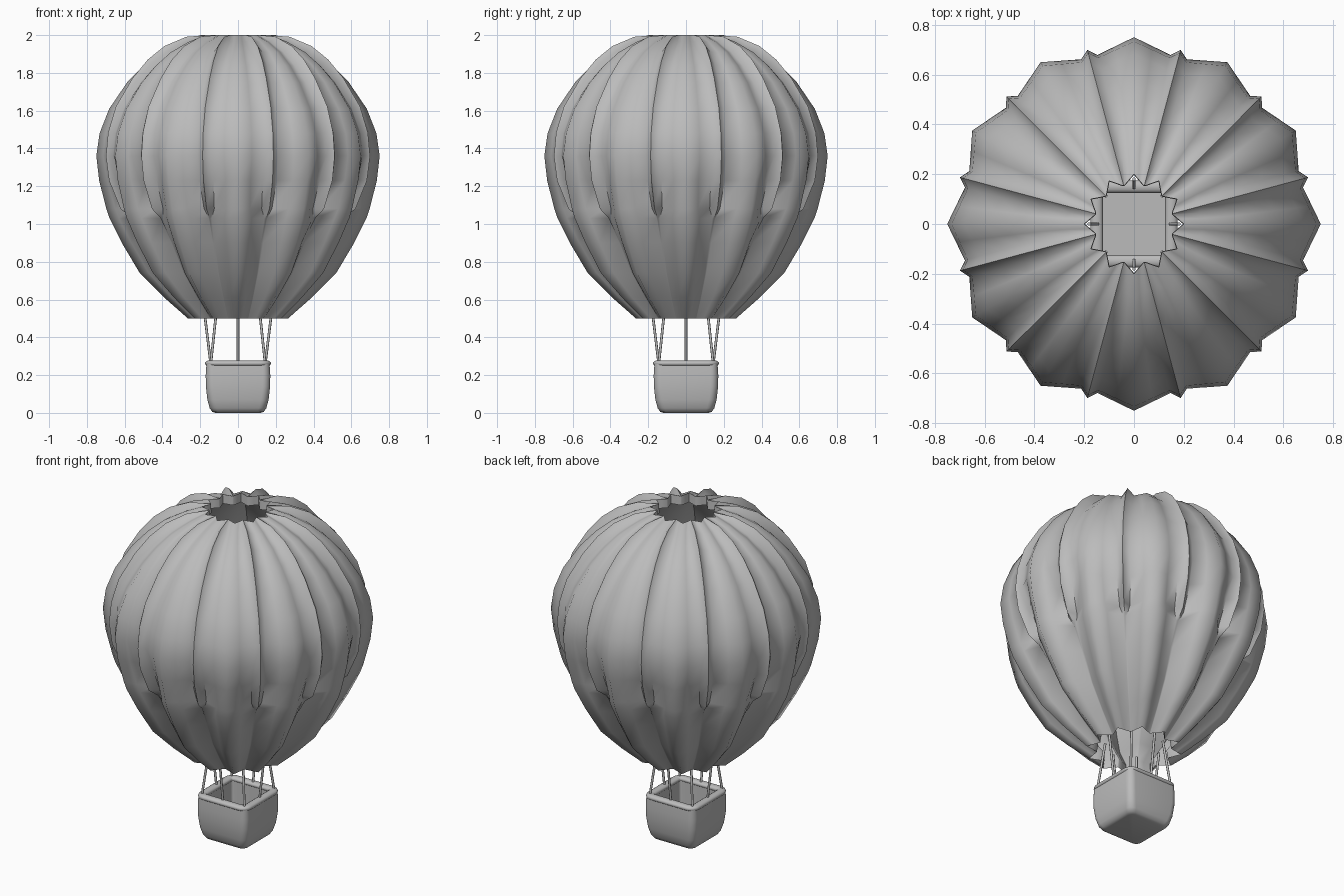
import bpy, bmesh
from math import cos, sin, pi, radians
from mathutils import Vector

old = bpy.data.objects.get("Cube")
if old:
    bpy.data.objects.remove(old, do_unlink=True)

grey = bpy.data.materials.new("plain_grey")
grey.use_nodes = True
grey.diffuse_color = (0.5, 0.5, 0.5, 1)
grey.node_tree.nodes["Principled BSDF"].inputs["Base Color"].default_value = (0.5, 0.5, 0.5, 1)


def finish(name, bm, angle):
    mesh = bpy.data.meshes.new(name)
    bm.to_mesh(mesh)
    bm.free()
    obj = bpy.data.objects.new(name, mesh)
    bpy.context.collection.objects.link(obj)
    mesh.materials.append(grey)
    bpy.ops.object.select_all(action='DESELECT')
    obj.select_set(True)
    bpy.context.view_layer.objects.active = obj
    bpy.ops.object.shade_smooth_by_angle(angle=radians(angle))


def loft(rings, caps=False, closed=False):
    """Skin a stack of rings that all have the same point count."""
    bm = bmesh.new()
    loops = [[bm.verts.new(p) for p in ring] for ring in rings]
    n = len(loops[0])
    pairs = list(zip(loops, loops[1:]))
    if closed:
        pairs.append((loops[-1], loops[0]))
    for a, b in pairs:
        for j in range(n):
            k = (j + 1) % n
            bm.faces.new((a[j], a[k], b[k], b[j]))
    if caps:
        bm.faces.new(loops[0][::-1])
        bm.faces.new(loops[-1])
    return bm


# Envelope: twelve gores, with a raised rib in each valley of the upper half
GORES = 12
# height, ridge radius, valley ratio, rib lift out, rib lift up, rib half width, gore bulge
PROFILE = [
    (0.50, 0.265, 0.78, 0, 0, 0.002, 0), (0.61, 0.39, 0.775, 0, 0, 0.003, 0.03),
    (0.74, 0.52, 0.775, 0, 0, 0.004, 0.04), (0.90, 0.615, 0.80, 0, 0, 0.006, 0.035),
    (1.03, 0.68, 0.835, 0.01, 0, 0.008, 0.025), (1.08, 0.697, 0.845, 0.055, 0, 0.028, 0.02),
    (1.23, 0.735, 0.88, 0.06, 0, 0.038, 0.01), (1.36, 0.75, 0.925, 0.03, 0, 0.034, 0),
    (1.48, 0.733, 0.93, 0.03, 0.005, 0.035, 0), (1.61, 0.682, 0.93, 0.035, 0.012, 0.036, 0),
    (1.75, 0.587, 0.925, 0.035, 0.022, 0.036, 0), (1.84, 0.50, 0.92, 0.035, 0.03, 0.036, 0),
    (1.91, 0.41, 0.91, 0.03, 0.032, 0.034, 0), (1.965, 0.30, 0.88, 0.02, 0.026, 0.024, 0),
    (2.0, 0.20, 0.80, 0, 0, 0.003, 0),
]


def gore_ring(z, r, ratio, out_lift, up_lift, width, bulge):
    ring = []
    up = Vector((0, 0, 1))

    def heading(angle):
        return Vector((cos(angle), sin(angle), 0))

    for g in range(GORES):
        a = 2 * pi * g / GORES
        b = a + pi / GORES
        out, side = heading(b), heading(b + pi / 2)
        ridge, next_ridge = heading(a) * r, heading(b + pi / GORES) * r
        left = out * r * ratio - side * width
        right = out * r * ratio + side * width
        crest = out * (r * ratio + out_lift) + up * up_lift
        puff = (1 + bulge) / 2
        for p in (ridge, (ridge + left) * puff, left, crest, right, (right + next_ridge) * puff):
            ring.append(p + up * z)
    return ring


finish("envelope", loft([gore_ring(*row) for row in PROFILE]), 72)

# Lining: upright lips at the mouth and vent, joined by an inner skin
mouth, vent = PROFILE[0], PROFILE[-1]
lining = [mouth, (0.55, 0.255, 0.78, 0, 0, 0.002, 0)]
lining += [(row[0], row[1] - 0.07, row[2] - 0.03, 0, 0, row[5], 0) for row in PROFILE[2:-2]]
lining += [(1.945, 0.197, 0.80, 0, 0, 0.003, 0), vent]
finish("envelope_lining", loft([gore_ring(*row) for row in reversed(lining)]), 50)


# Basket: rounded square rings
def square_ring(z, half, corner):
    ring = []
    for q in range(4):
        mid = pi / 4 + q * pi / 2
        cx = (half - corner) * (1 if cos(mid) > 0 else -1)
        cy = (half - corner) * (1 if sin(mid) > 0 else -1)
        for s in range(7):
            a = q * pi / 2 + s * pi / 12
            ring.append((cx + corner * cos(a), cy + corner * sin(a), z))
    return ring


WALL = [(0, 0.12, 0.03), (0.006, 0.137, 0.035), (0.025, 0.15, 0.04),
        (0.07, 0.162, 0.04), (0.14, 0.17, 0.04), (0.2, 0.171, 0.04),
        (0.26, 0.167, 0.035), (0.26, 0.13, 0.015), (0.03, 0.125, 0.015)]
finish("basket", loft([square_ring(*row) for row in WALL], caps=True), 45)

# Padded rim around the top of the basket
rim = []
for s in range(12):
    a = 2 * pi * s / 12
    half = 0.15 + 0.025 * cos(a)
    rim.append(square_ring(0.262 + 0.016 * sin(a), half, half - 0.117))
finish("basket_rim", loft(rim, closed=True), 60)


# Ropes: one to each corner and each side middle
def rope(name, start, end, radius=0.007):
    start, end = Vector(start), Vector(end)
    bm = bmesh.new()
    bmesh.ops.create_cone(bm, cap_ends=True, segments=8, radius1=radius,
                          radius2=radius, depth=(end - start).length)
    turn = (end - start).to_track_quat('Z', 'Y')
    for v in bm.verts:
        v.co = turn @ v.co + (start + end) / 2
    finish(name, bm, 50)


for i in range(8):
    a = i * pi / 4
    low, high = (0.203, 0.160) if i % 2 else (0.145, 0.18)
    rope("rope_%d" % (i + 1), (low * cos(a), low * sin(a), 0.265),
         (high * cos(a), high * sin(a), 0.55))
